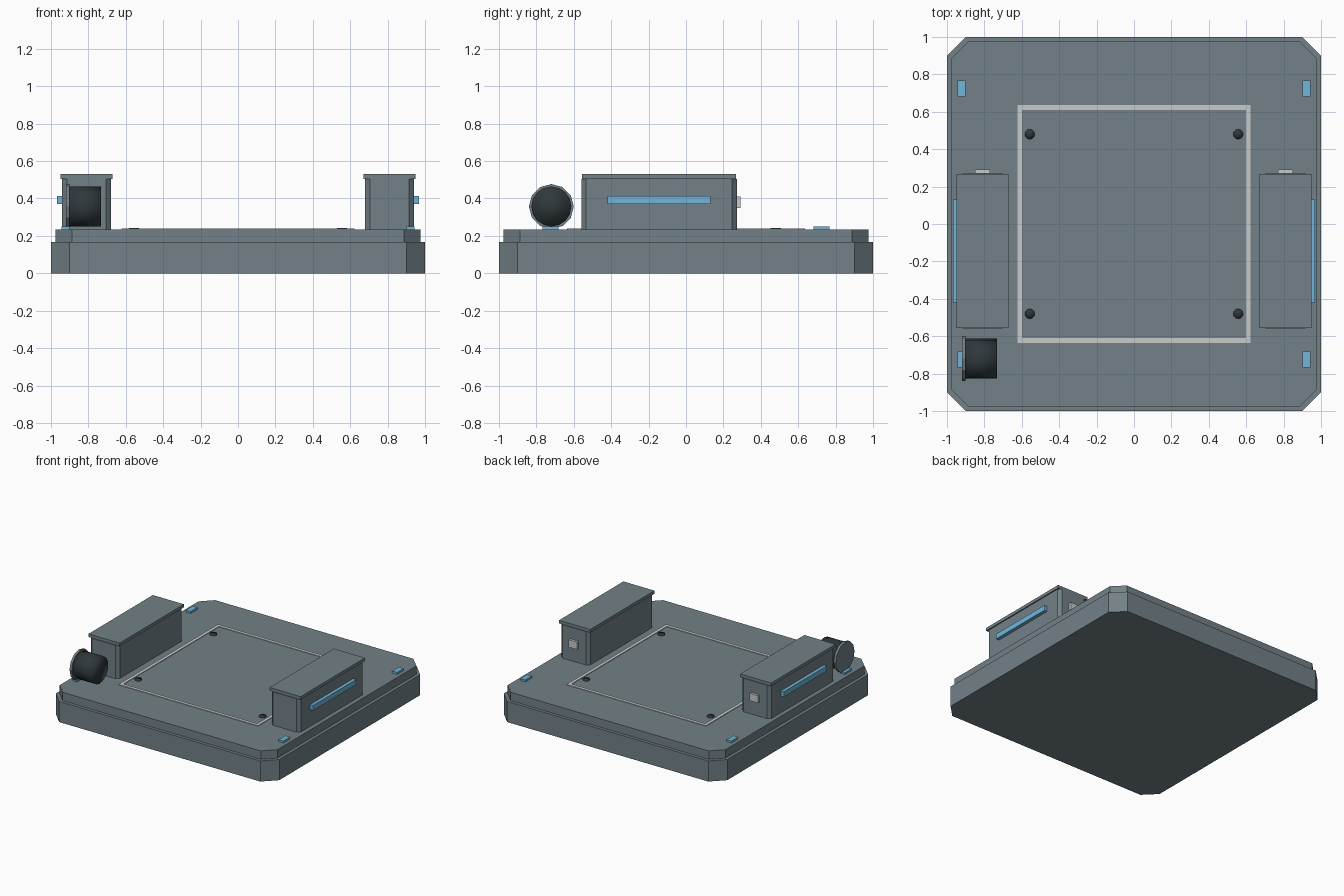
import bpy
import bmesh
from math import pi

cube = bpy.data.objects.get("Cube")
if cube:
    bpy.data.objects.remove(cube, do_unlink=True)


def material(name, rgb):
    m = bpy.data.materials.new(name)
    m.use_nodes = True
    col = (*rgb, 1)
    m.diffuse_color = col
    m.node_tree.nodes["Principled BSDF"].inputs["Base Color"].default_value = col
    return m


GREY = material("slate grey", (0.17, 0.22, 0.245))
DARK = material("dark gunmetal", (0.03, 0.04, 0.045))
WHITE = material("marking white", (0.58, 0.6, 0.6))
BLUE = material("light blue", (0.16, 0.46, 0.7))


def finish(bm, name, mat):
    bmesh.ops.recalc_face_normals(bm, faces=bm.faces)
    mesh = bpy.data.meshes.new(name)
    bm.to_mesh(mesh)
    bm.free()
    mesh.materials.append(mat)
    ob = bpy.data.objects.new(name, mesh)
    bpy.context.collection.objects.link(ob)
    return ob


def box(name, mat, x, y, z, chamfer=0):
    """Box from (low, high) ranges, with optional chamfered upright edges."""
    bm = bmesh.new()
    bmesh.ops.create_cube(bm, size=1)
    for v in bm.verts:
        v.co = [r[0] if c < 0 else r[1] for c, r in zip(v.co, (x, y, z))]
    if chamfer:
        upright = [e for e in bm.edges
                   if abs(e.verts[0].co.z - e.verts[1].co.z) > 0.01]
        bmesh.ops.bevel(bm, geom=upright, offset=chamfer, segments=1,
                        affect='EDGES')
    return finish(bm, name, mat)


def around(c, size):
    return (c - size / 2, c + size / 2)


def cylinder(name, mat, loc, radius, depth, sides, along_x=False, smooth=False):
    bm = bmesh.new()
    bmesh.ops.create_cone(bm, cap_ends=True, segments=sides, radius1=radius,
                          radius2=radius, depth=depth)
    ob = finish(bm, name, mat)
    ob.location = loc
    if along_x:
        ob.rotation_euler = (0, pi / 2, 0)
    if smooth:
        for p in ob.data.polygons:
            p.use_smooth = True
    return ob


# Stepped platform
DECK = 0.235
box("platform_base", GREY, (-1, 1), (-1, 1), (0, 0.167), 0.1)
box("platform_deck", GREY, (-0.975, 0.975), (-0.975, 0.975), (0.167, DECK), 0.088)

# Painted landing border
PAINT = (DECK - 0.002, DECK + 0.005)
for side, s in (("left", 1), ("right", -1)):
    box("border_" + side, WHITE, around(s * 0.611, 0.026), (-0.636, 0.636), PAINT)
for end, s in (("back", 1), ("front", -1)):
    box("border_" + end, WHITE, (-0.598, 0.598), around(s * 0.623, 0.026), PAINT)

# Side housings, corner lights and deck bolts
for side, s in (("left", 1), ("right", -1)):
    cx = s * 0.81
    box(side + "_housing", GREY, around(cx, 0.26), (-0.56, 0.272), (DECK, 0.505), 0.025)
    box(side + "_housing_lid", GREY, around(cx, 0.278), (-0.555, 0.267), (0.505, 0.53))
    box(side + "_light_strip", BLUE, around(s * 0.952, 0.03), (-0.42, 0.13), (0.37, 0.412))
    box(side + "_back_button", WHITE, around(cx, 0.078), (0.265, 0.292), (0.35, 0.41))
    for end, t in (("back", 1), ("front", -1)):
        name = end + "_" + side
        box(name + "_corner_light", BLUE, around(s * 0.923, 0.043),
            around(t * 0.725, 0.085), (DECK, 0.251))
        cylinder(name + "_bolt", DARK, (s * 0.557, t * 0.48, DECK + 0.001),
                 0.027, 0.012, 12, smooth=True)

# Drum lying on its side, with a wider end plate
cylinder("drum_barrel", DARK, (-0.817, -0.72, 0.357), 0.107, 0.17, 16,
         along_x=True, smooth=True)
cylinder("drum_flange", GREY, (-0.91, -0.72, 0.357), 0.12, 0.02, 12, along_x=True)
